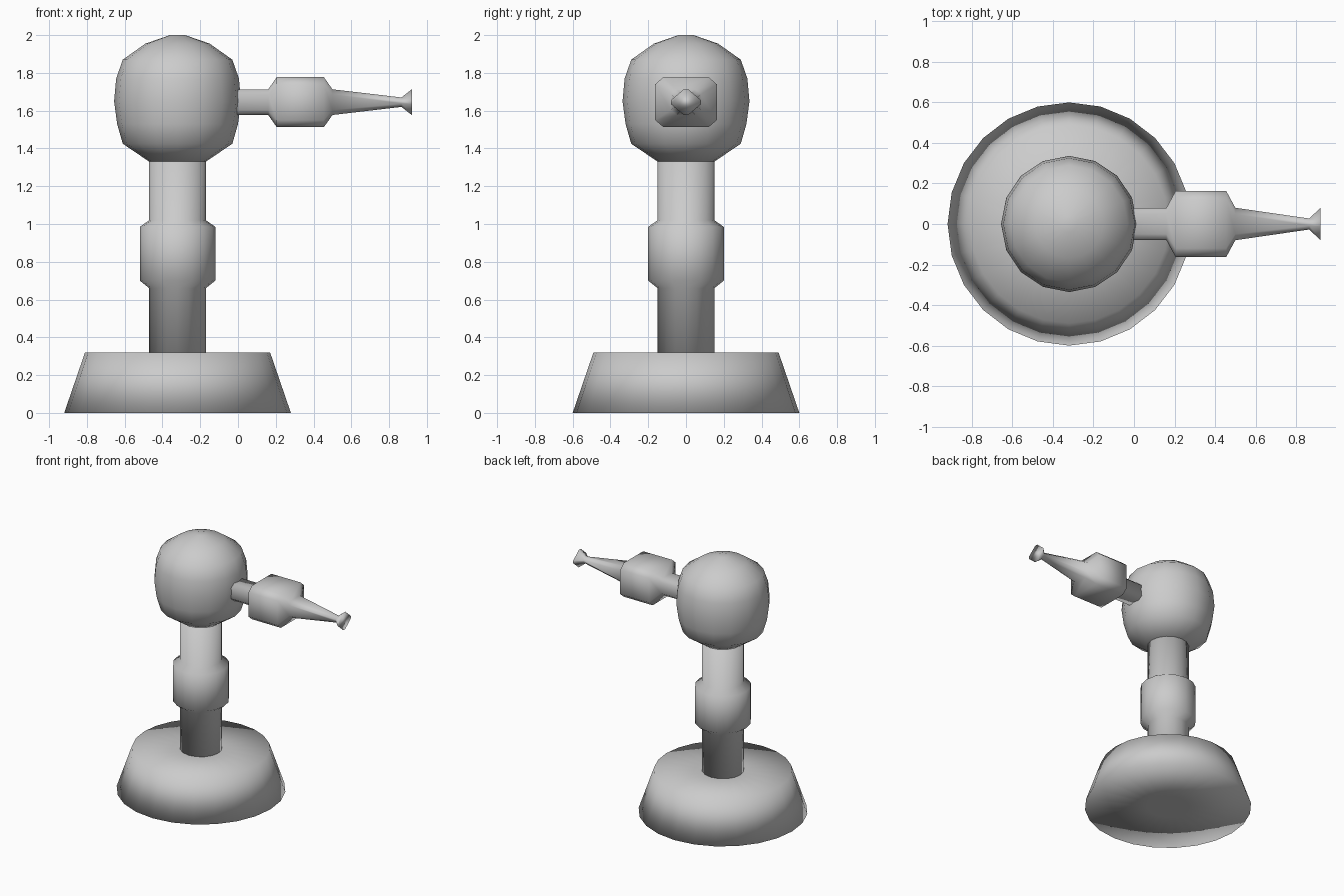
import bpy, math

if "Cube" in bpy.data.objects:
    bpy.data.objects.remove(bpy.data.objects["Cube"])

AXIS_X = -0.32   # centre line of the base, column and head
ARM_Z = 1.645    # height of the arm axis


def loft(name, rings):
    """Bridge equal-sized rings of points, cap both ends, shade smooth."""
    n = len(rings[0])
    verts = [p for ring in rings for p in ring]
    faces = [list(range(n))[::-1], [len(verts) - n + i for i in range(n)]]
    for r in range(len(rings) - 1):
        for i in range(n):
            j = (i + 1) % n
            faces.append([r * n + i, r * n + j, (r + 1) * n + j, (r + 1) * n + i])
    mesh = bpy.data.meshes.new(name)
    mesh.from_pydata(verts, [], faces)
    mesh.update()
    mesh.polygons.foreach_set("use_smooth", [True] * len(mesh.polygons))
    obj = bpy.data.objects.new(name, mesh)
    bpy.context.collection.objects.link(obj)
    return obj


def lathe(name, profile, sides):
    """Revolve (radius, height) points around the vertical centre line."""
    angles = [2 * math.pi * i / sides for i in range(sides)]
    return loft(name, [[(AXIS_X + r * math.cos(a), r * math.sin(a), z) for a in angles]
                       for r, z in profile])


def section(x, hy, hz, cy, cz):
    """Chamfered rectangle across the arm: half sizes hy, hz; flats reach cy, cz."""
    pts = [(hy, -cz), (hy, cz), (cy, hz), (-cy, hz),
           (-hy, cz), (-hy, -cz), (-cy, -hz), (cy, -hz)]
    return [(x, y, ARM_Z + z) for y, z in pts]


# wide tapered foot, shaded smooth across its rims
lathe("base", [(0.15, 0), (0.6, 0), (0.49, 0.32), (0.15, 0.32)], 24)

# column with a thicker sleeve halfway up
lathe("column", [(0.15, 0.31), (0.15, 0.66), (0.2, 0.70),
                 (0.2, 0.985), (0.15, 1.02), (0.15, 1.34)], 16)

# bulbous head
lathe("head", [(0.15, 1.33), (0.29, 1.425), (0.32, 1.53), (0.336, 1.65),
               (0.325, 1.77), (0.29, 1.87), (0.17, 1.955), (0.04, 2.0)], 16)

# arm: neck, chamfered block, tapering spike and flared diamond tip
loft("arm", [
    section(-0.03, 0.08, 0.068, 0.05, 0.042),
    section(0.16, 0.08, 0.068, 0.05, 0.042),
    section(0.205, 0.163, 0.132, 0.12, 0.095),
    section(0.455, 0.163, 0.132, 0.12, 0.095),
    section(0.50, 0.08, 0.068, 0.05, 0.042),
    section(0.865, 0.027, 0.025, 0.008, 0.007),
    section(0.92, 0.08, 0.068, 0.012, 0.01),
])
